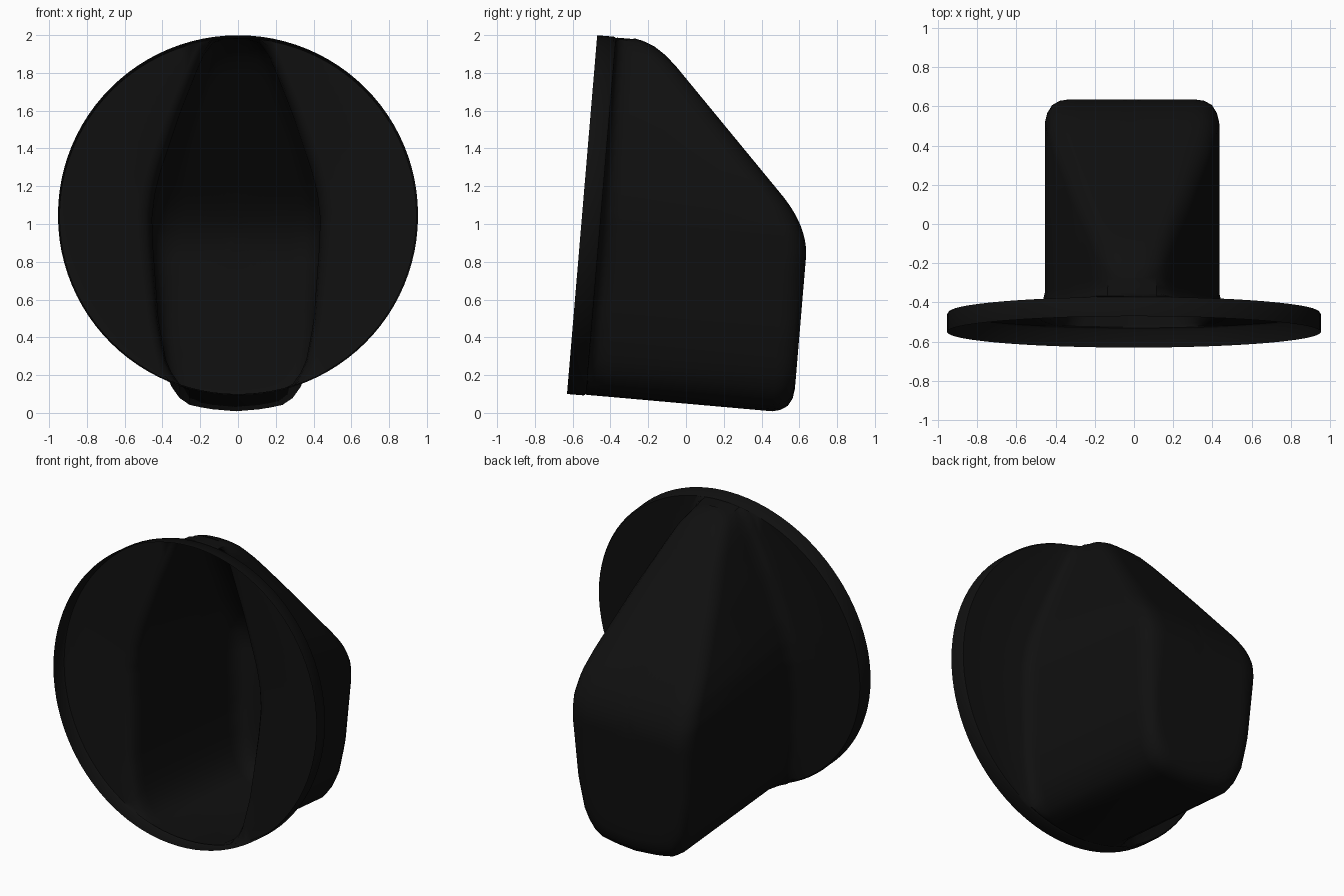
import bpy, bmesh, math
from mathutils import Vector, Matrix

cube = bpy.data.objects.get("Cube")
if cube:
    bpy.data.objects.remove(cube, do_unlink=True)

mat = bpy.data.materials.new("matte_black")
mat.use_nodes = True
BLACK = (0.005, 0.005, 0.005, 1)
mat.diffuse_color = BLACK
bsdf = mat.node_tree.nodes["Principled BSDF"]
bsdf.inputs["Base Color"].default_value = BLACK
bsdf.inputs["Roughness"].default_value = 0.6

R = 0.953          # flange radius
SEG = 96
TILT = math.atan2(0.16, 1.9)

# Half outline of the housing (x, height above the flange bottom), bottom to top
half = [(0, 0.0), (0.15, 0.013), (0.25, 0.035), (0.32, 0.085), (0.37, 0.19),
        (0.41, 0.4), (0.44, 0.8), (0.445, 0.95), (0.43, 1.08), (0.40, 1.2),
        (0.30, 1.5), (0.19, 1.78), (0.15, 1.86), (0.10, 1.9), (0, 1.907)]
outline = [Vector((x, h - R)) for x, h in half]


def body_radius(direction):
    """Distance from the centre to the housing outline along a direction."""
    d = Vector((abs(direction.x), direction.y))
    for p, q in zip(outline, outline[1:]):
        if p.cross(d) >= -1e-6 and d.cross(q) >= -1e-6:
            return p.cross(q) / d.cross(q - p)
    return R


def back_depth(h):
    """Depth of the back wall: upright below, sloping forward to the top."""
    slope = 0.31 + (1.9 - h) * 0.974
    blend = 0.16
    k = max(blend - abs(slope - 1.2), 0) / blend
    return min(slope, 1.2) - k * k * blend / 4


dirs = [Vector((math.sin(a), -math.cos(a)))
        for a in (2 * math.pi * i / SEG for i in range(SEG))]
bm = bmesh.new()


def add_ring(point):
    return [bm.verts.new(point(d)) for d in dirs]


def disc_ring(radius, depth):
    return add_ring(lambda d: (d.x * radius, depth, d.y * radius + R))


def wall_ring(grow, depth):
    def point(d):
        r = min(body_radius(d) + grow, R - 0.004)
        return (d.x * r - 0.01, depth, d.y * r + R)
    return add_ring(point)


def back_ring(inset, drop):
    def point(d):
        r = max(body_radius(d) - inset, 0)
        h = d.y * r + R
        return (d.x * r - 0.01, back_depth(h) - drop, h)
    return add_ring(point)


def cap_ring(scale):
    def point(d):
        r = (body_radius(d) - 0.13) * scale
        h = d.y * r + R
        return (d.x * r - 0.01, back_depth(h), h)
    return add_ring(point)


# Open-fronted shell: rim, flange, fillet, housing wall, rounded edge, back
rings = [disc_ring(R, 0), disc_ring(R, 0.09), disc_ring(R - 0.008, 0.1)]
rings += [wall_ring(g, d) for g, d in
          ((0.075, 0.105), (0.035, 0.12), (0.012, 0.15), (0.0, 0.2))]
rings += [back_ring(i, d) for i, d in
          ((0.0, 0.11), (0.01, 0.07), (0.035, 0.03), (0.075, 0.008), (0.13, 0))]
rings += [cap_ring(s / 12) for s in range(11, 0, -1)]
for a, b in zip(rings, rings[1:]):
    for i in range(SEG):
        j = (i + 1) % SEG
        bm.faces.new((a[i], a[j], b[j], b[i]))
tip = bm.verts.new((-0.01, back_depth(R), R))
for i in range(SEG):
    bm.faces.new((rings[-1][i], rings[-1][(i + 1) % SEG], tip))

# Lean the whole shell back and set it in place
bm.transform(Matrix.Translation((0, -0.63, 0.1)) @ Matrix.Rotation(-TILT, 4, "X"))
bmesh.ops.recalc_face_normals(bm, faces=bm.faces)

mesh = bpy.data.meshes.new("flanged_housing")
bm.to_mesh(mesh)
bm.free()
mesh.materials.append(mat)
shell = bpy.data.objects.new("flanged_housing", mesh)
bpy.context.collection.objects.link(shell)
bpy.ops.object.select_all(action="DESELECT")
shell.select_set(True)
bpy.context.view_layer.objects.active = shell
bpy.ops.object.shade_smooth_by_angle(angle=math.radians(40))
